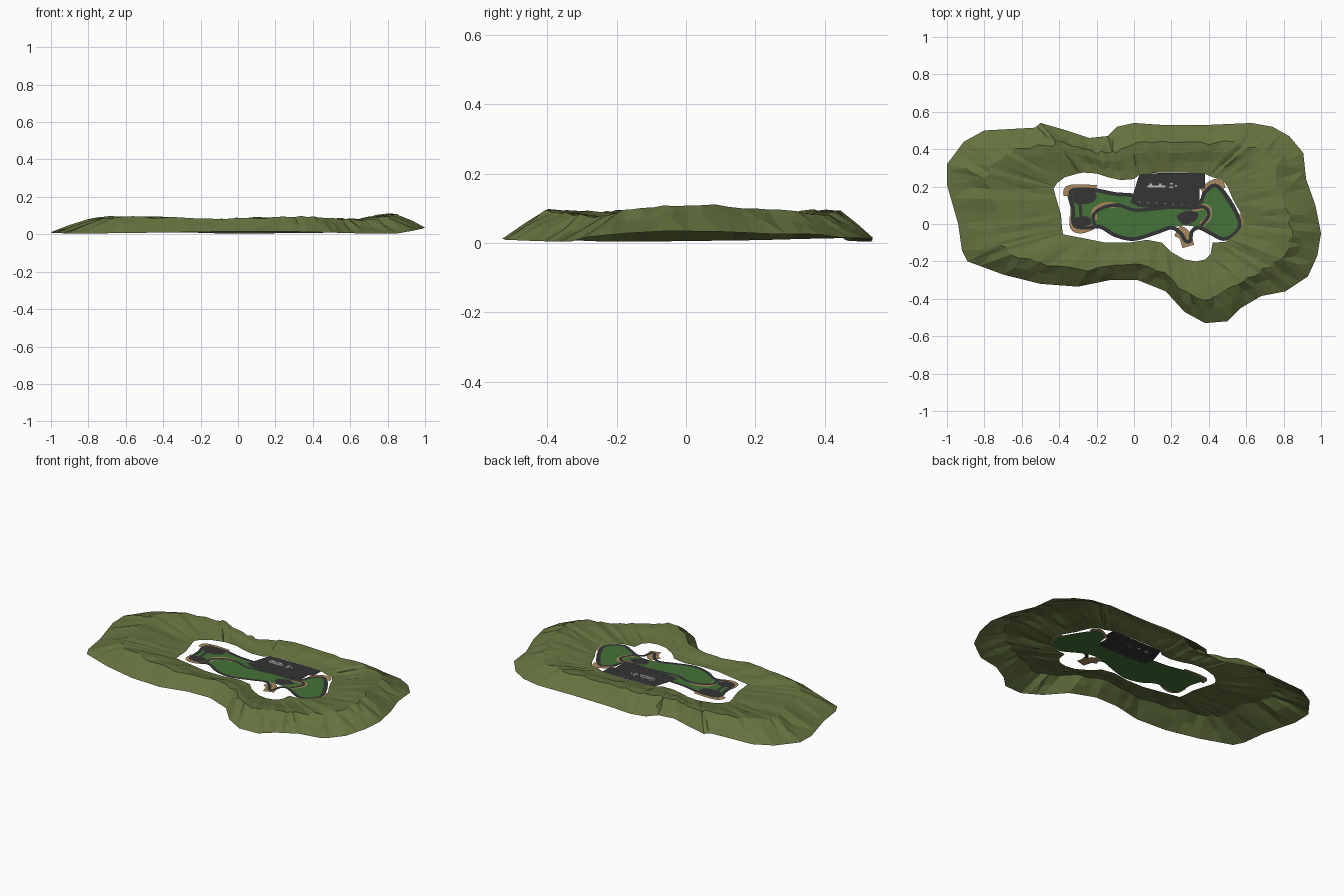
import bpy, bmesh, math, random
from mathutils import Vector

if "Cube" in bpy.data.objects:
    bpy.data.objects.remove(bpy.data.objects["Cube"])
random.seed(4)


def mat(name, *rgb):
    m = bpy.data.materials.new(name)
    m.diffuse_color = (*rgb, 1)
    m.use_nodes = True
    m.node_tree.nodes["Principled BSDF"].inputs["Base Color"].default_value = m.diffuse_color
    return m


GRASS = mat("hill_grass", .13, .17, .05)
LAWN = mat("lawn", .06, .17, .04)
ASPHALT = mat("asphalt", .035, .035, .037)
SAND = mat("sand", .40, .25, .11)
GREY = mat("concrete", .5, .5, .5)


def make(name, verts, faces, material):
    me = bpy.data.meshes.new(name)
    me.from_pydata(verts, [], faces)
    bm = bmesh.new()
    bm.from_mesh(me)
    bmesh.ops.triangulate(bm, faces=bm.faces)
    for f in bm.faces:
        f.normal_update()
    bm.to_mesh(me)
    bm.free()
    me.materials.append(material)
    ob = bpy.data.objects.new(name, me)
    bpy.context.collection.objects.link(ob)
    return ob


def spline(pts, n, closed):
    """Catmull-Rom samples through 2D points."""
    p = [Vector(q) for q in pts]
    k = len(p)
    get = (lambda i: p[i % k]) if closed else (lambda i: p[max(0, min(k - 1, i))])
    out = []
    for i in range(k if closed else k - 1):
        a, b, c, d = get(i - 1), get(i), get(i + 1), get(i + 2)
        for j in range(n):
            t = j / n
            out.append(.5 * (2 * b + (c - a) * t + (2 * a - 5 * b + 4 * c - d) * t * t
                             + (3 * b - a - 3 * c + d) * t ** 3))
    return out if closed else out + [p[-1]]


def ribbon(name, pts, width, z, material, closed=False, n=6):
    s = spline(pts, n, closed)
    k = len(s)
    verts = []
    for i, q in enumerate(s):
        a = s[(i - 1) % k] if closed else s[max(i - 1, 0)]
        b = s[(i + 1) % k] if closed else s[min(i + 1, k - 1)]
        d = (b - a).normalized() * width / 2
        verts += [(q.x + d.y, q.y - d.x, z), (q.x - d.y, q.y + d.x, z)]
    m = k if closed else k - 1
    faces = [(2 * i, 2 * ((i + 1) % k), 2 * ((i + 1) % k) + 1, 2 * i + 1) for i in range(m)]
    return make(name, verts, faces, material)


def patch(name, pts, z, material, n=5):
    s = spline(pts, n, True) if n > 1 else [Vector(q) for q in pts]
    area = sum(a.x * b.y - b.x * a.y for a, b in zip(s, s[1:] + s[:1]))
    if area < 0:
        s.reverse()
    return make(name, [(q.x, q.y, z) for q in s], [tuple(range(len(s)))], material)


# Hill ring: outer foot and inner rim, paired counter-clockwise
outer = [(1, -.05), (.97, .1), (.92, .24), (.905, .38), (.83, .47), (.74, .52), (.63, .54),
         (.4, .53), (.15, .53), (0, .54), (-.09, .52), (-.14, .47), (-.24, .46), (-.36, .5),
         (-.5, .54), (-.53, .515), (-.8, .5), (-.91, .44), (-1, .32), (-1, .21), (-.94, 0),
         (-.92, -.14), (-.89, -.2), (-.7, -.27), (-.5, -.32), (-.3, -.335), (-.13, -.3),
         (.02, -.3), (.17, -.36), (.27, -.47), (.38, -.53), (.5, -.52), (.57, -.45),
         (.68, -.385), (.81, -.36), (.93, -.28), (.98, -.17)]
inner = [(.585, 0), (.57, .06), (.53, .13), (.5, .2), (.47, .24), (.42, .25), (.37, .272),
         (.25, .275), (.13, .275), (.03, .265), (0, .24), (-.07, .235), (-.14, .25),
         (-.2, .27), (-.27, .275), (-.3, .27), (-.37, .25), (-.41, .22), (-.43, .19),
         (-.42, .15), (-.39, .05), (-.385, -.02), (-.38, -.055), (-.33, -.065), (-.25, -.08),
         (-.15, -.1), (-.03, -.1), (.07, -.085), (.15, -.1), (.2, -.15), (.27, -.19),
         (.33, -.2), (.38, -.19), (.41, -.16), (.42, -.1), (.49, -.095), (.55, -.05)]
SUB = 3
lerp = lambda pts: [Vector(a).lerp(Vector(b), j / SUB)
                    for a, b in zip(pts, pts[1:] + pts[:1]) for j in range(SUB)]
so, si = lerp(outer), lerp(inner)
rings = [(0, 0), (.2, .042), (.38, .081), (.55, .079), (.78, .066), (1, .059)]
verts = []
for i, (o, q) in enumerate(zip(so, si)):
    ang = 2 * math.pi * i / len(so)
    foot = .01 + .006 * math.sin(3 * ang) + .025 * max(0, (o.x - .85) / .15)
    wave = .007 * math.sin(5 * ang + 1) + random.uniform(-.004, .004)
    for r, (t, h) in enumerate(rings):
        mid = 0 < r < 5
        tt = t + (random.uniform(-.04, .04) if mid else 0)
        p = o.lerp(q, tt)
        z = foot if r == 0 else h + (wave + foot * (1 - t) if mid else 0)
        verts.append((p.x, p.y, max(z, 0)))
k, m = len(so), len(rings)
make("hill_ring", verts,
     [(i * m + r, (i + 1) % k * m + r, (i + 1) % k * m + r + 1, i * m + r + 1)
      for i in range(k) for r in range(m - 1)], GRASS)

# Infield lawn
Z = .056
patch("infield_lawn", [(-.36, .18), (-.3, .2), (-.2, .19), (-.1, .165), (0, .155), (.02, .11),
      (.18, .1), (.34, .11), (.37, .18), (.44, .22), (.52, .13), (.575, .01), (.55, -.05),
      (.48, -.09), (.41, -.06), (.36, -.03), (.3, -.01), (.22, -.015), (.12, -.05),
      (0, -.085), (-.1, -.07), (-.18, -.02), (-.26, -.03), (-.33, -.02), (-.34, .09)], Z, LAWN)

# Sand run-off areas
for i, (w, pts) in enumerate([
        (.035, [(-.2, .19), (-.3, .195), (-.355, .185), (-.36, .15)]),
        (.03, [(-.33, .04), (-.325, -.02), (-.28, -.035), (-.22, -.015)]),
        (.03, [(-.21, .02), (-.21, .07), (-.16, .1), (-.1, .1)]),
        (.065, [(.23, -.035), (.27, -.06), (.29, -.12)]),
        (.03, [(.36, .18), (.42, .22), (.46, .225), (.475, .19)]),
        (.03, [(.31, .08), (.39, .09), (.4, .04), (.36, -.005)]),
        (.025, [(.56, .05), (.578, 0), (.55, -.05)])]):
    ribbon(f"sand_runoff_{i + 1}", pts, w, Z + .001, SAND)

# Circuit road and inner links
ribbon("circuit_road", [(-.34, .17), (-.28, .185), (-.2, .18), (-.1, .16), (0, .15), (.02, .105),
       (.18, .095), (.34, .105), (.38, .17), (.44, .205), (.51, .12), (.565, .01), (.54, -.05),
       (.48, -.08), (.42, -.055), (.35, -.02), (.31, -.04), (.3, -.09), (.275, -.09), (.25, -.05),
       (.2, -.02), (.12, -.045), (0, -.08), (-.1, -.06), (-.18, -.015), (-.25, -.02),
       (-.32, -.005), (-.325, .08)], .02, Z + .002, ASPHALT, True)
ribbon("inner_road", [(-.21, -.01), (-.215, .05), (-.16, .09), (-.08, .1), (0, .075), (.1, .08),
       (.2, .09), (.3, .085), (.375, .09), (.4, .05), (.36, -.01)], .018, Z + .0025, ASPHALT)
ribbon("left_link_road", [(-.29, .13), (-.285, .06), (-.28, 0)], .016, Z + .0025, ASPHALT)

# Paved patches and paddock
patch("left_paved_area", [(-.33, .16), (-.29, .185), (-.22, .18), (-.2, .14), (-.24, .11),
      (-.31, .11)], Z + .0015, ASPHALT)
patch("lower_left_paved_area", [(-.32, .03), (-.25, .04), (-.23, 0), (-.31, -.01)],
      Z + .0015, ASPHALT)
patch("right_paved_area", [(.23, .04), (.28, .07), (.34, .06), (.33, .02), (.27, -.005)],
      Z + .0015, ASPHALT)
patch("paddock", [(-.02, .11), (.1, .095), (.22, .085), (.35, .1), (.35, .19), (.38, .19),
      (.38, .275), (.03, .27)], Z + .003, ASPHALT, 1)


# Paddock buildings
def box(name, x, y, sx, sy, sz):
    bpy.ops.mesh.primitive_cube_add(size=1, location=(x, y, Z + .003 + sz / 2))
    ob = bpy.context.object
    ob.name, ob.scale = name, (sx, sy, sz)
    ob.data.materials.append(GREY)


box("main_building", .12, .2, .1, .016, .012)
for i, (x, y, w) in enumerate([(.09, .212, .02), (.14, .212, .02), (.2, .215, .02), (.2, .197, .03),
                               (.225, .205, .015)]):
    box(f"small_building_{i + 1}", x, y, w, .014, .009)
for i in range(7):
    box(f"trackside_hut_{i + 1}", .03 + i * .045, .118 - .003 * i, .006, .004, .004)
